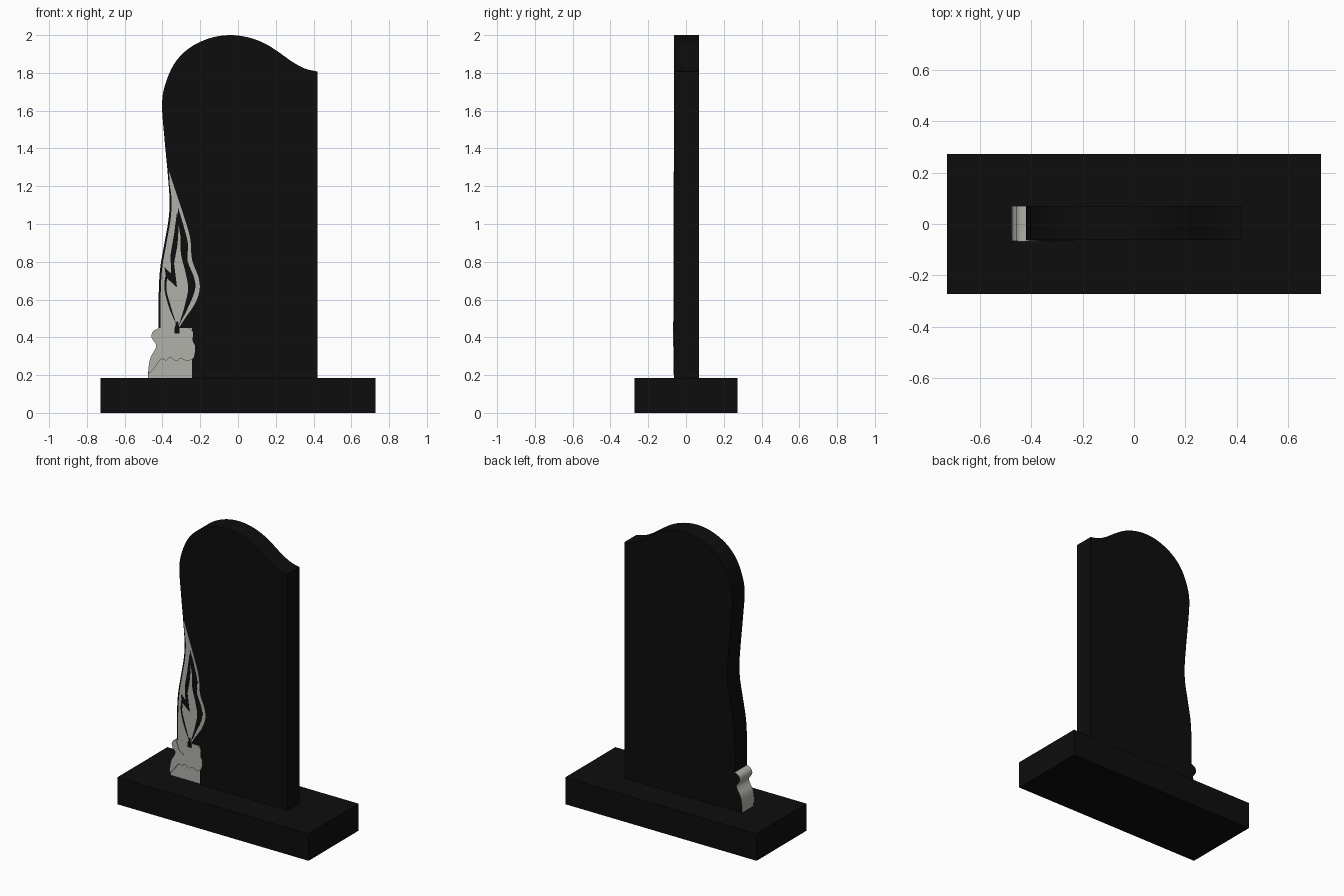
import bpy, bmesh
from mathutils import Vector

if "Cube" in bpy.data.objects:
    bpy.data.objects.remove(bpy.data.objects["Cube"])

UNIT = 189.0          # drawing units per model unit
CX, CZ = 238.0, 413.5  # drawing origin, height measured downwards


def material(name, rgb):
    m = bpy.data.materials.new(name)
    m.diffuse_color = (*rgb, 1)
    m.use_nodes = True
    m.node_tree.nodes["Principled BSDF"].inputs["Base Color"].default_value = m.diffuse_color
    return m


BLACK = material("black_granite", (0.004, 0.004, 0.004))
WHITE = material("pale_stone", (0.44, 0.44, 0.405))


def smooth(pts, steps=6):
    """Open Catmull-Rom curve through the points."""
    v = [Vector(p) for p in pts]
    v = [2 * v[0] - v[1]] + v + [2 * v[-1] - v[-2]]
    out = []
    for a, b, c, d in zip(v, v[1:], v[2:], v[3:]):
        for i in range(steps):
            t = i / steps
            out.append(0.5 * (2 * b + (c - a) * t + (2 * a - 5 * b + 4 * c - d) * t * t
                              + (3 * b - a - 3 * c + d) * t ** 3))
    return out + [v[-2]]


def prism(name, pts, y0, y1, mats, black_back=False):
    """Extrude a front-view outline from y0 (front) to y1 (back)."""
    bm = bmesh.new()
    ring = [bm.verts.new(((p[0] - CX) / UNIT, y0, (CZ - p[1]) / UNIT)) for p in pts]
    face = bm.faces.new(ring)
    ext = bmesh.ops.extrude_face_region(bm, geom=[face])
    moved = [g for g in ext["geom"] if isinstance(g, bmesh.types.BMVert)]
    bmesh.ops.translate(bm, verts=moved, vec=(0, y1 - y0, 0))
    bmesh.ops.recalc_face_normals(bm, faces=bm.faces)
    bm.normal_update()
    if black_back:
        for f in bm.faces:
            f.material_index = 1 if f.normal.y > 0.9 else 0
    bmesh.ops.triangulate(bm, faces=[f for f in bm.faces if len(f.verts) > 4])
    me = bpy.data.meshes.new(name)
    bm.to_mesh(me)
    bm.free()
    for m in mats:
        me.materials.append(m)
    ob = bpy.data.objects.new(name, me)
    bpy.context.collection.objects.link(ob)
    bpy.ops.object.select_all(action='DESELECT')
    ob.select_set(True)
    bpy.context.view_layer.objects.active = ob
    bpy.ops.object.shade_smooth_by_angle(angle=0.5)
    return ob


FRONT, BACK = -0.063, 0.07

# plinth
prism("plinth", [(100.5, 413.5), (375.5, 413.5), (375.5, 378.5), (100.5, 378.5)],
      -0.272, 0.272, [BLACK])

# headstone slab: wavy top and left edge, notched for the candle
slab_curve = smooth([(317.5, 72), (305, 69), (292, 62), (278, 52), (265, 44), (249, 38),
                     (230, 35.5), (210, 38.5), (190, 48), (175, 63), (165.5, 84),
                     (162, 105), (164.5, 140), (167.5, 172), (169.5, 200), (168.5, 220),
                     (164.5, 243), (160, 270), (158.5, 300), (158.5, 328.5)])
prism("headstone", [(192, 379), (317.5, 379)] + slab_curve + [(192, 328.5)],
      FRONT, BACK, [BLACK])

# candle body: runs through the full depth, with a dark back
candle_left = smooth([(159, 328.5), (153, 332), (151.5, 338), (156, 345), (155, 350),
                      (150.5, 358), (148.5, 368), (148, 379)])
prism("candle_body", candle_left + [(192, 379), (192, 328.5)], -0.056, BACK,
      [WHITE, BLACK], black_back=True)

# melted wax cap with dripping lower edge
cap_left = smooth([(159, 328.5), (153, 332), (151.5, 338), (156, 345), (155, 350),
                   (150.5, 358), (148.5, 368), (148.5, 375)])
cap_low = smooth([(154, 369), (161, 360), (166, 361), (170, 358), (176, 361.5), (181, 359),
                  (187, 361.5), (193.5, 358), (195, 347), (192.5, 341), (193, 333),
                  (189, 328.5)])
prism("wax_cap", cap_left + cap_low, -0.0655, -0.05, [WHITE])

# rolled wax lip on the left of the cap
lip = smooth([(158, 330), (153, 333), (152, 338), (156, 344), (166, 347), (168, 345),
              (162, 341), (160, 335), (158, 330)], 4)
prism("wax_lip", lip[:-1], -0.0685, -0.06, [WHITE])

# flame plate on the slab face
flame_right = smooth([(169, 172), (175, 190), (183, 214), (190, 238), (192, 260),
                      (198.5, 278), (199.5, 291), (195, 304), (185, 319), (178.5, 329)])
flame_left = smooth([(160.5, 329), (160.5, 300), (162, 270), (166.5, 243), (170.5, 220),
                     (171.5, 200), (169.5, 184)])
prism("flame", flame_right + flame_left, -0.065, -0.06, [WHITE])

# dark lines inside the flame
line_right = smooth([(178, 208), (184, 228), (188, 245), (187.5, 261), (194, 278),
                     (195, 290), (189, 306), (178.5, 327)])
line_right_in = smooth([(184, 309), (188, 290), (185.5, 273), (181, 255), (180.5, 238),
                        (178, 222)])
prism("flame_line_right", line_right + line_right_in, -0.0665, -0.06, [BLACK])
prism("flame_bolt", [(177, 212), (179, 222), (177.5, 245), (174, 264), (177, 288),
                     (166, 278), (164.5, 268), (171, 274), (170.5, 255), (174, 235)],
      -0.0662, -0.06, [BLACK])
prism("flame_line_left", smooth([(165, 277), (164.5, 290), (169, 308), (177, 327)])
      + smooth([(171, 308), (166.5, 291), (167, 279)]), -0.0664, -0.06, [BLACK])

# wick
prism("wick", [(174.5, 334), (179.5, 334), (179.5, 329), (178, 322), (176.5, 322),
               (174.5, 329)], -0.0675, -0.06, [BLACK])
